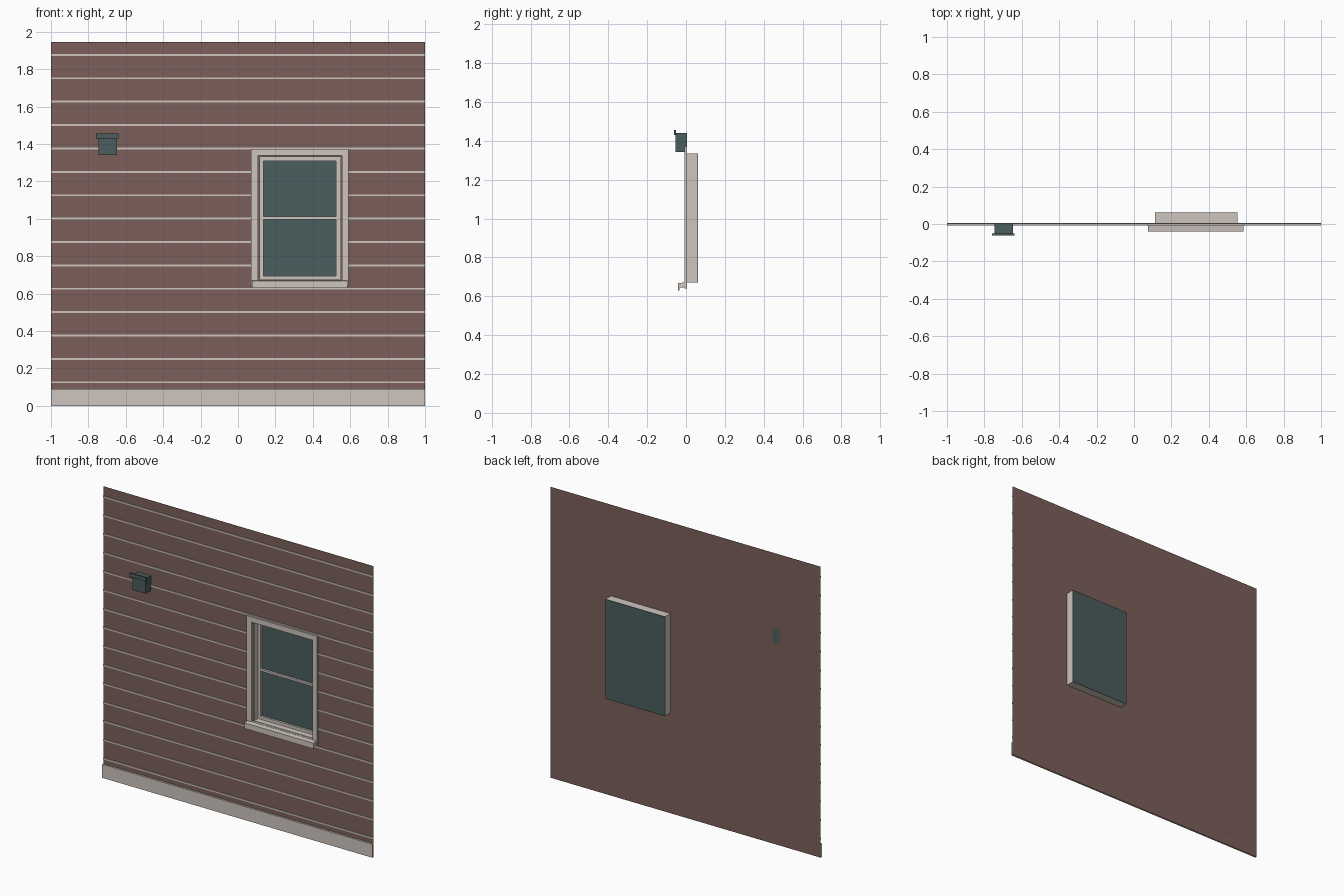
import bpy
import bmesh

if "Cube" in bpy.data.objects:
    bpy.data.objects.remove(bpy.data.objects["Cube"], do_unlink=True)


def material(name, r, g, b):
    m = bpy.data.materials.new(name)
    m.use_nodes = True
    m.diffuse_color = (r, g, b, 1)
    m.node_tree.nodes["Principled BSDF"].inputs["Base Color"].default_value = (r, g, b, 1)
    return m


BROWN = material("brown siding", 0.20, 0.115, 0.10)
TRIM = material("pale trim", 0.62, 0.56, 0.515)
TEAL = material("dark teal", 0.07, 0.11, 0.11)

WALL_Y = 0.005   # plane of the wall
HEIGHT = 1.945


def finish(name, bm, mat):
    mesh = bpy.data.meshes.new(name)
    bm.to_mesh(mesh)
    bm.free()
    mesh.materials.append(mat)
    ob = bpy.data.objects.new(name, mesh)
    bpy.context.collection.objects.link(ob)
    return ob


def sweep(name, profile, x0, x1, mat, solid=True):
    """Extrude a (y, z) profile along x; solid closes it and caps the ends."""
    bm = bmesh.new()
    a = [bm.verts.new((x0, y, z)) for y, z in profile]
    b = [bm.verts.new((x1, y, z)) for y, z in profile]
    n = len(profile)
    for i in range(n if solid else n - 1):
        j = (i + 1) % n
        bm.faces.new((a[i], b[i], b[j], a[j]))
    if solid:
        bm.faces.new(a)
        bm.faces.new(b[::-1])
        bmesh.ops.recalc_face_normals(bm, faces=bm.faces)
    return finish(name, bm, mat)


def box(name, x0, x1, y0, y1, z0, z1, mat):
    return sweep(name, [(y0, z0), (y0, z1), (y1, z1), (y1, z0)], x0, x1, mat)


def frame(name, outer, inner, y, depth, mat):
    """Rectangular ring (x0, x1, z0, z1) whose front is at y, going back by depth."""
    def ring(bm, r):
        x0, x1, z0, z1 = r
        return [bm.verts.new((x, y, z)) for x, z in ((x0, z0), (x1, z0), (x1, z1), (x0, z1))]
    bm = bmesh.new()
    o, i = ring(bm, outer), ring(bm, inner)
    for k in range(4):
        j = (k + 1) % 4
        bm.faces.new((o[k], o[j], i[j], i[k]))
    ob = finish(name, bm, mat)
    if depth:
        mod = ob.modifiers.new("depth", "SOLIDIFY")
        mod.thickness = depth
        mod.offset = -1
    return ob


# Wall sheet with the window opening
opening = (0.115, 0.55, 0.672, 1.333)
frame("wall", (-1, 1, 0, HEIGHT), opening, WALL_Y, 0, BROWN)

# Baseboard
sweep("baseboard", [(WALL_Y, 0), (-0.007, 0), (-0.007, 0.09), (WALL_Y, 0.09)], -1, 1, TRIM, False)

# Horizontal siding strips, interrupted by the window
for k in range(1, 16):
    z = 0.125 * k + 0.001
    strip = [(WALL_Y, z - 0.005), (0, z - 0.005), (0, z + 0.005), (WALL_Y, z + 0.005)]
    spans = [(-1, 0.09), (0.57, 1)] if 0.7 < z < 1.36 else [(-1, 1)]
    for x0, x1 in spans:
        sweep("siding_strip", strip, x0, x1, TRIM, False)

# Window casing, jamb box, sash and glass
frame("window_casing", (0.07, 0.59, 0.64, 1.372), (0.108, 0.557, 0.672, 1.337), -0.009, 0.014, TRIM)
frame("window_jamb", (0.112, 0.553, 0.67, 1.335), (0.117, 0.548, 0.675, 1.33), WALL_Y, 0.055, TRIM)
frame("window_sash", (0.115, 0.55, 0.672, 1.333), (0.135, 0.525, 0.695, 1.31), 0.045, 0.014, TRIM)
box("meeting_rail", 0.133, 0.527, 0.045, 0.059, 0.997, 1.011, TRIM)
box("window_glass", 0.112, 0.553, 0.0595, 0.0625, 0.67, 1.335, TEAL)

# Sill with a drip lip at its front edge
sill = [(WALL_Y, 0.645), (WALL_Y, 0.672), (-0.04, 0.668), (-0.04, 0.63), (-0.033, 0.63), (-0.033, 0.645)]
sweep("window_sill", sill, 0.075, 0.585, TRIM)

# Wall vent: body and front flange
box("vent_body", -0.745, -0.647, -0.053, WALL_Y, 1.342, 1.441, TEAL)
box("vent_flange", -0.76, -0.638, -0.0625, -0.051, 1.43, 1.455, TEAL)
